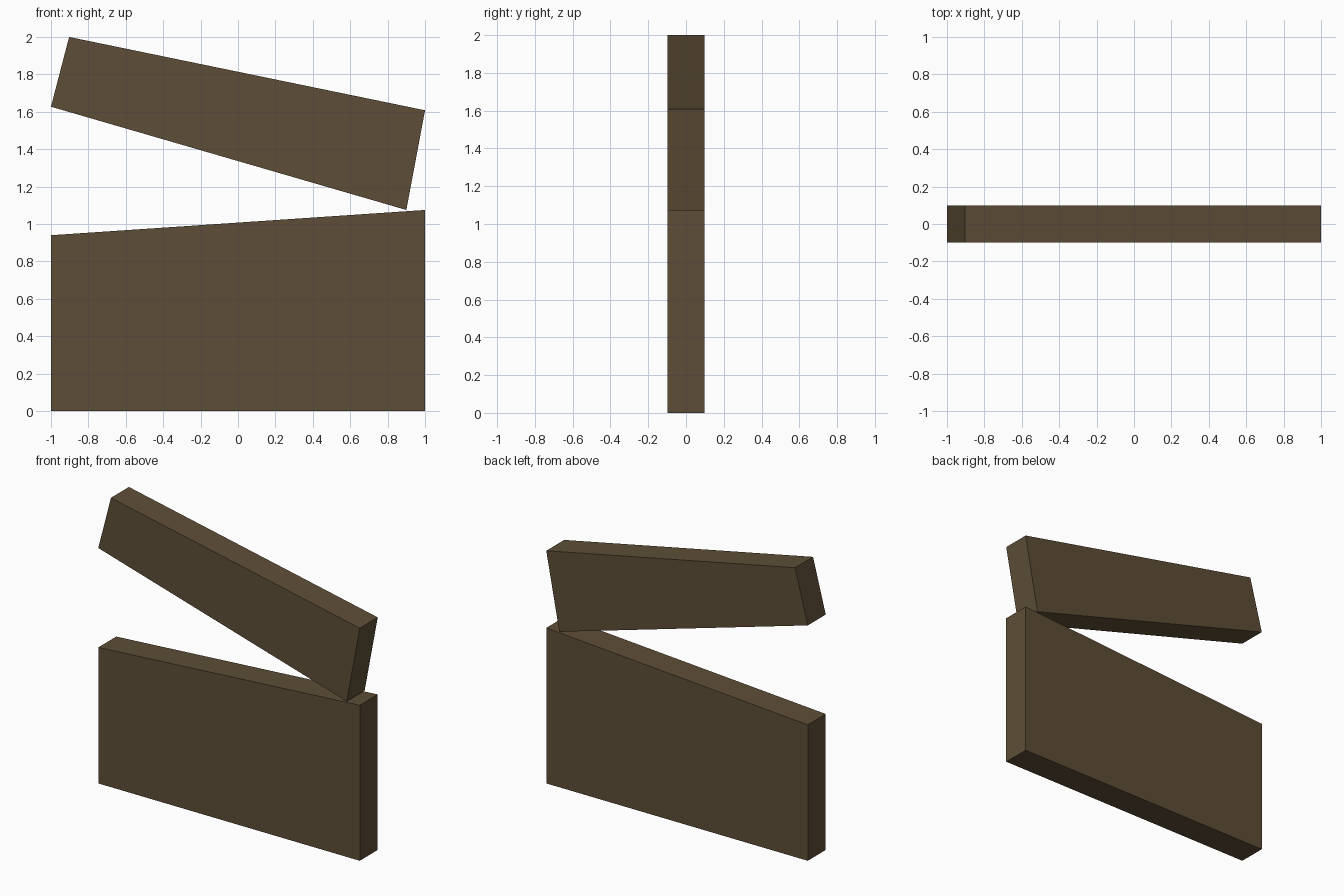
import bpy
import bmesh

if "Cube" in bpy.data.objects:
    bpy.data.objects.remove(bpy.data.objects["Cube"])

HALF_DEPTH = 0.098

brown = bpy.data.materials.new("dark_brown")
brown.diffuse_color = (0.112, 0.076, 0.038, 1)
brown.use_nodes = True
brown.node_tree.nodes["Principled BSDF"].inputs["Base Color"].default_value = brown.diffuse_color


def board(name, profile):
    """Extrude an x-z outline along y into a flat board."""
    bm = bmesh.new()
    face = bm.faces.new([bm.verts.new((x, -HALF_DEPTH, z)) for x, z in profile])
    ext = bmesh.ops.extrude_face_region(bm, geom=[face])
    verts = [g for g in ext["geom"] if isinstance(g, bmesh.types.BMVert)]
    bmesh.ops.translate(bm, verts=verts, vec=(0, 2 * HALF_DEPTH, 0))
    bmesh.ops.recalc_face_normals(bm, faces=bm.faces)
    mesh = bpy.data.meshes.new(name)
    bm.to_mesh(mesh)
    bm.free()
    mesh.materials.append(brown)
    obj = bpy.data.objects.new(name, mesh)
    bpy.context.collection.objects.link(obj)
    return obj


# Standing board with a slightly sloping top
board("lower_board", [(-1, 0), (1, 0), (1, 1.075), (-1, 0.94)])

# Tilted, tapering board resting on its lower right corner
board("upper_board", [(-1, 1.627), (0.9, 1.075), (1, 1.608), (-0.903, 2)])
